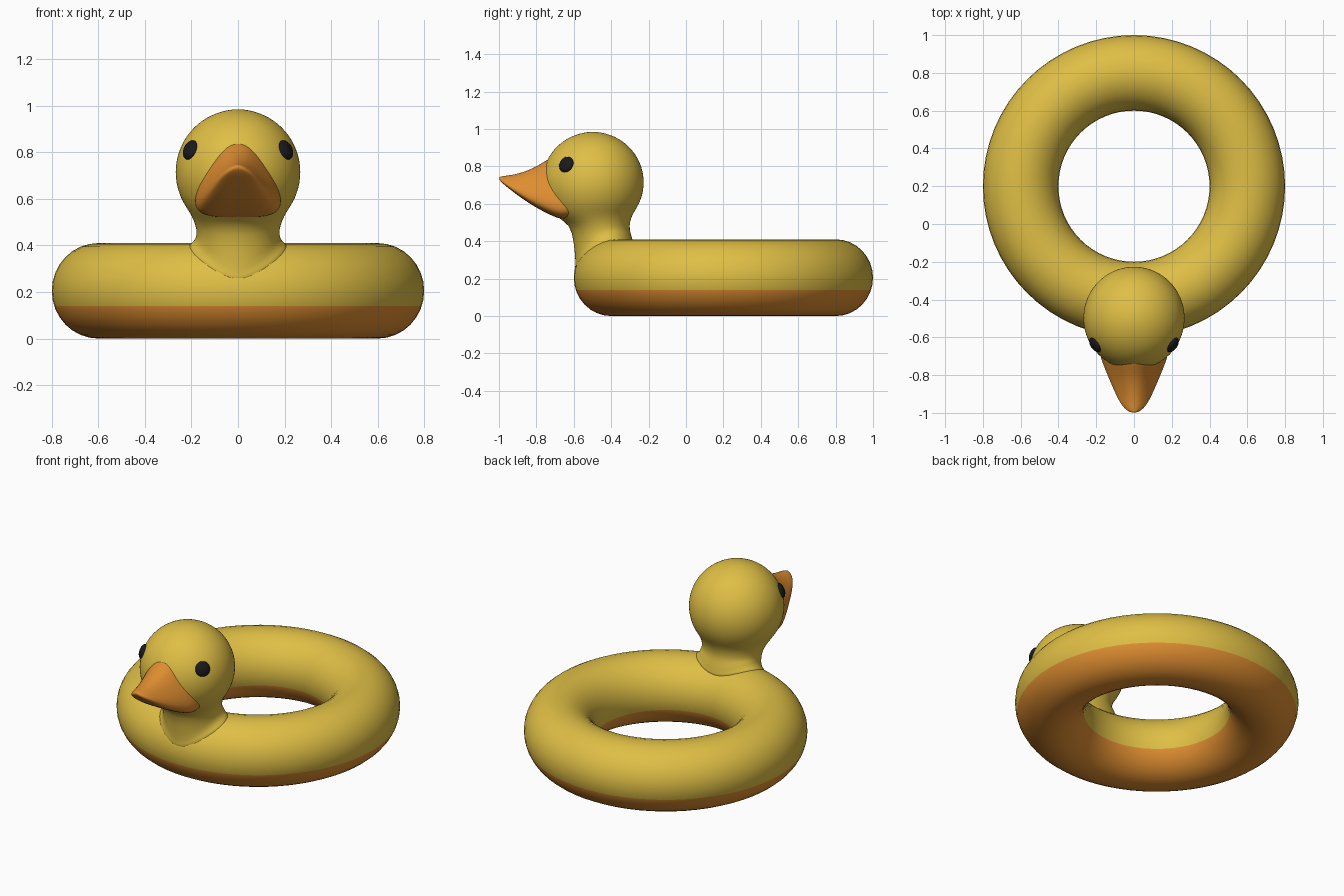
import bpy, bmesh, math
from mathutils import Vector

if "Cube" in bpy.data.objects:
    bpy.data.objects.remove(bpy.data.objects["Cube"])

def material(name, rgb):
    m = bpy.data.materials.new(name)
    m.diffuse_color = (*rgb, 1)
    m.use_nodes = True
    m.node_tree.nodes["Principled BSDF"].inputs["Base Color"].default_value = m.diffuse_color
    return m

YELLOW = material("yellow", (0.74, 0.52, 0.06))
ORANGE = material("orange", (0.74, 0.27, 0.03))
BLACK = material("black", (0.01, 0.01, 0.01))

RING_Y, MAJOR, MINOR, RING_Z, MINOR_Z = 0.2, 0.6, 0.2, 0.205, 0.205

def loft(name, rings, mat, levels):
    """Skin a list of closed point rings, capping both ends."""
    bm = bmesh.new()
    loops = [[bm.verts.new(p) for p in ring] for ring in rings]
    n = len(loops[0])
    for a, b in zip(loops, loops[1:]):
        for i in range(n):
            j = (i + 1) % n
            bm.faces.new((a[i], a[j], b[j], b[i]))
    bm.faces.new(loops[0])
    bm.faces.new(loops[-1])
    bmesh.ops.recalc_face_normals(bm, faces=bm.faces)
    for f in bm.faces:
        f.smooth = True
    me = bpy.data.meshes.new(name)
    bm.to_mesh(me)
    bm.free()
    me.materials.append(mat)
    ob = bpy.data.objects.new(name, me)
    bpy.context.collection.objects.link(ob)
    mod = ob.modifiers.new("smooth", 'SUBSURF')
    mod.levels = mod.render_levels = levels
    return ob

# Swim ring, cut at the colour line
bpy.ops.mesh.primitive_torus_add(major_segments=64, minor_segments=32,
    major_radius=MAJOR, minor_radius=MINOR, location=(0, RING_Y, RING_Z))
ring = bpy.context.object
ring.name = "swim_ring"
ring.data.materials.append(YELLOW)
ring.data.materials.append(ORANGE)
bm = bmesh.new()
bm.from_mesh(ring.data)
for v in bm.verts:
    v.co.z *= MINOR_Z / MINOR
cut = 0.14 - RING_Z
bmesh.ops.bisect_plane(bm, geom=bm.verts[:] + bm.edges[:] + bm.faces[:],
    dist=1e-5, plane_co=(0, 0, cut), plane_no=(0, 0, 1))
for f in bm.faces:
    f.smooth = True
    f.material_index = int(f.calc_center_median().z < cut)
bm.to_mesh(ring.data)
bm.free()

# Head and neck: spherical top, tapering neck, foot flared onto the ring
def ring_top(x, y):
    d = (math.hypot(x, y - RING_Y) - MAJOR) / MINOR
    return RING_Z + MINOR_Z * math.sqrt(max(0, 1 - d * d))

def ellipse(cy, rx, ry, z=None, lift=0):
    pts = []
    for i in range(40):
        a = math.tau * i / 40
        x, y = rx * math.cos(a), cy + ry * math.sin(a)
        pts.append((x, y, ring_top(x, y) + lift if z is None else z))
    return pts

head = []
for deg in (87, 80, 70, 60, 50, 40, 30, 20, 10, 0, -10, -20, -30, -39):
    a = math.radians(deg)
    head.append(ellipse(-0.498, 0.27 * math.cos(a), 0.274 * math.cos(a),
                        0.715 + 0.27 * math.sin(a)))
head += [ellipse(-0.475, 0.188, 0.176, 0.505),
         ellipse(-0.455, 0.178, 0.152, 0.465),
         ellipse(-0.44, 0.178, 0.152, lift=0.045),
         ellipse(-0.437, 0.187, 0.155, lift=0.018),
         ellipse(-0.435, 0.207, 0.158, lift=0.002),
         ellipse(-0.435, 0.23, 0.16, lift=-0.02)]
loft("head_and_neck", head, YELLOW, 1)

# Beak: rounded-triangle sections (top y,z, bottom y,z, half width)
half = [(0.55, 0.0), (0.92, 0.06), (1, 0.2), (0.92, 0.4),
        (0.78, 0.58), (0.52, 0.82), (0.25, 0.97)]
shape = [(0, 0)] + half + [(0, 1)] + [(-w, v) for w, v in reversed(half)]
sections = [(-0.58, 0.85, -0.52, 0.55, 0.18),
            (-0.70, 0.87, -0.645, 0.512, 0.194),
            (-0.78, 0.812, -0.70, 0.528, 0.178),
            (-0.85, 0.777, -0.79, 0.572, 0.142),
            (-0.92, 0.757, -0.88, 0.63, 0.105),
            (-0.965, 0.75, -0.945, 0.68, 0.074),
            (-0.99, 0.747, -0.98, 0.708, 0.046),
            (-1.0, 0.742, -0.998, 0.728, 0.018)]
beak = [[(w * hw, by + (ty - by) * v, bz + (tz - bz) * v) for w, v in shape]
        for ty, tz, by, bz, hw in sections]
loft("beak", beak, ORANGE, 2)

# Eyes: flattened spheres lying on the head
for side, label in ((-1, "left"), (1, "right")):
    out = Vector((side * 0.205, -0.142, 0.095)).normalized()
    bpy.ops.mesh.primitive_uv_sphere_add(segments=24, ring_count=12, radius=0.044,
        location=Vector((0, -0.498, 0.715)) + out * 0.266)
    eye = bpy.context.object
    eye.name = label + "_eye"
    eye.scale = (1, 1, 0.5)
    eye.rotation_euler = out.to_track_quat('Z', 'Y').to_euler()
    eye.data.materials.append(BLACK)
    bpy.ops.object.shade_smooth()
